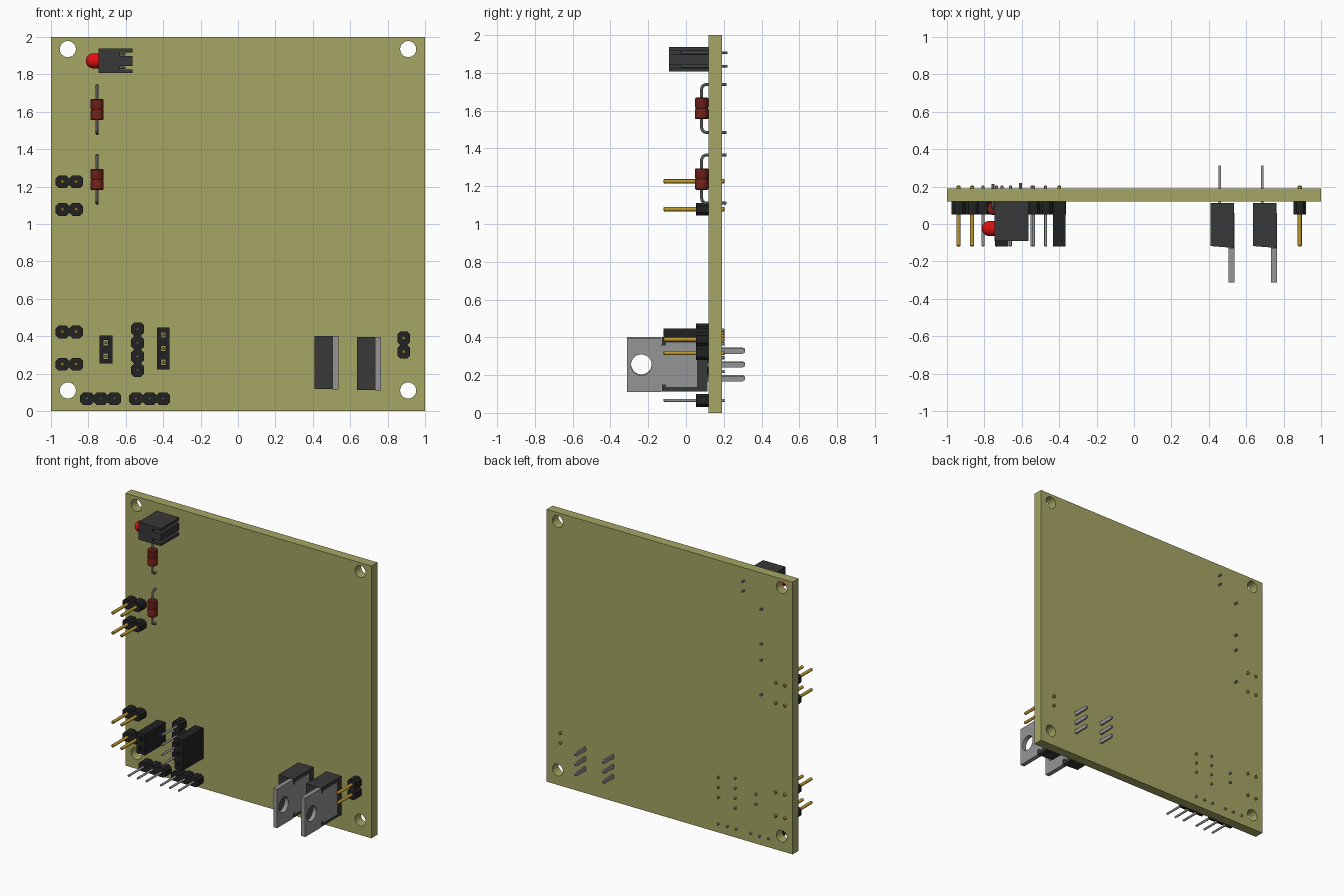
import bpy, bmesh, math
from mathutils import Vector

if "Cube" in bpy.data.objects:
    bpy.data.objects.remove(bpy.data.objects["Cube"])


def material(name, r, g, b):
    m = bpy.data.materials.new(name)
    m.diffuse_color = (r, g, b, 1)
    m.use_nodes = True
    m.node_tree.nodes["Principled BSDF"].inputs["Base Color"].default_value = m.diffuse_color
    return m


OLIVE = material("olive_board", 0.38, 0.38, 0.13)
BLACK = material("black_plastic", 0.016, 0.016, 0.016)
DARK = material("dark_plastic", 0.04, 0.04, 0.04)
GOLD = material("gold_pin", 0.50, 0.32, 0.03)
METAL = material("grey_metal", 0.30, 0.30, 0.30)
RED = material("red_lens", 0.75, 0.005, 0.005)
BROWN = material("red_brown_body", 0.16, 0.016, 0.01)


def finish(name, bm, mat, smooth=False):
    bmesh.ops.recalc_face_normals(bm, faces=bm.faces)
    me = bpy.data.meshes.new(name)
    bm.to_mesh(me)
    bm.free()
    ob = bpy.data.objects.new(name, me)
    bpy.context.collection.objects.link(ob)
    me.materials.append(mat)
    if smooth:
        bpy.ops.object.select_all(action='DESELECT')
        ob.select_set(True)
        bpy.context.view_layer.objects.active = ob
        bpy.ops.object.shade_smooth_by_angle(angle=math.radians(35))
    return ob


def place(axis, u, v, t):
    return {'x': (t, u, v), 'y': (u, t, v), 'z': (u, v, t)}[axis]


def prism(name, loops, axis, a, b, mat, smooth=False):
    """Extrude an outline (first loop) with holes (other loops) along an axis."""
    bm = bmesh.new()
    edges = []
    for loop in loops:
        vs = [bm.verts.new(place(axis, u, v, a)) for u, v in loop]
        edges += [bm.edges.new((vs[i - 1], vs[i])) for i in range(len(vs))]
    bmesh.ops.triangle_fill(bm, edges=edges, use_beauty=True)
    ext = bmesh.ops.extrude_face_region(bm, geom=bm.faces[:])
    top = [g for g in ext['geom'] if isinstance(g, bmesh.types.BMVert)]
    bmesh.ops.translate(bm, verts=top, vec=place(axis, 0, 0, b - a))
    return finish(name, bm, mat, smooth)


def rect(u0, u1, v0, v1):
    return [(u0, v0), (u1, v0), (u1, v1), (u0, v1)]


def circle(u, v, r, n):
    return [(u + r * math.cos(2 * math.pi * i / n), v + r * math.sin(2 * math.pi * i / n))
            for i in range(n)]


def lathe(name, profile, origin, axis, mat, n=24):
    """Spin (distance, radius) points around an axis."""
    bm = bmesh.new()
    rings = []
    for t, r in profile:
        rings.append([bm.verts.new(Vector(place(axis, u, v, t)) + Vector(origin))
                      for u, v in circle(0, 0, r, n)])
    for p, q in zip(rings, rings[1:]):
        for i in range(n):
            bm.faces.new((p[i - 1], p[i], q[i], q[i - 1]))
    bm.faces.new(rings[0])
    bm.faces.new(rings[-1])
    return finish(name, bm, mat, True)


def wire(name, points, r, mat):
    cu = bpy.data.curves.new(name, 'CURVE')
    cu.dimensions = '3D'
    cu.bevel_depth = r
    cu.bevel_resolution = 2
    cu.use_fill_caps = True
    sp = cu.splines.new('POLY')
    sp.points.add(len(points) - 1)
    for p, co in zip(sp.points, points):
        p.co = (*co, 1)
    cu.materials.append(mat)
    ob = bpy.data.objects.new(name, cu)
    bpy.context.collection.objects.link(ob)
    bpy.ops.object.select_all(action='DESELECT')
    ob.select_set(True)
    bpy.context.view_layer.objects.active = ob
    bpy.ops.object.convert(target='MESH')
    bpy.ops.object.shade_smooth_by_angle(angle=math.radians(35))


PITCH = 0.073
FRONT, BACK = 0.12, 0.19


def pin(name, x, z, y0, y1, r, mat):
    c = r * 0.4
    lathe(name, [(y0, r - c), (y0 + c, r), (y1 - c, r), (y1, r - c)], (x, 0, z), 'y', mat, 12)


def header(name, x, z, n, vertical, mat, r):
    """Row of chamfered pin blocks centred on x, z."""
    h, c, s0 = 0.034, 0.016, -n * PITCH / 2
    upper = [(s0, h - c)]
    for i in range(n):
        s = s0 + i * PITCH
        upper += [(s + c, h), (s + PITCH - c, h), (s + PITCH, h - c)]
    loop = upper + [(u, -v) for u, v in reversed(upper)]
    loop = [(x + v, z + u) if vertical else (x + u, z + v) for u, v in loop]
    prism(name + "_body", [loop], 'y', 0.052, FRONT, BLACK)
    for i in range(n):
        d = s0 + (i + 0.5) * PITCH
        pin(f"{name}_pin_{i}", x + (0 if vertical else d), z + (d if vertical else 0),
            -0.12, 0.205, r, mat)


def socket(name, x, z, n, mat):
    """Tall socket with one square opening per pin."""
    h = n * PITCH / 2
    zs = [z - h + (i + 0.5) * PITCH for i in range(n)]
    holes = [rect(x - 0.012, x + 0.012, q - 0.014, q + 0.014) for q in zs]
    prism(name + "_body", [rect(x - 0.034, x + 0.034, z - h - 0.003, z + h + 0.003)] + holes,
          'y', -0.12, FRONT, BLACK)
    for i, q in enumerate(zs):
        pin(f"{name}_pin_{i}", x, q, -0.09, 0.205, 0.009, mat)


# Board with four mounting holes
holes = [circle(x, z, 0.043, 32) for x in (-0.91, 0.91) for z in (0.11, 1.935)]
prism("board", [rect(-1, 1, 0, 2)] + holes, 'y', FRONT, BACK, OLIVE, True)

# Pin headers and sockets
for i, z in enumerate((1.226, 1.078, 0.423, 0.25)):
    header(f"left_header_{i}", -0.902, z, 2, False, GOLD, 0.011)
header("right_header", 0.886, 0.353, 2, True, GOLD, 0.011)
header("four_pin_header", -0.537, 0.328, 4, True, METAL, 0.008)
header("bottom_header_0", -0.734, 0.066, 3, False, METAL, 0.008)
header("bottom_header_1", -0.472, 0.066, 3, False, METAL, 0.008)
socket("three_pin_socket", -0.4, 0.334, 3, GOLD)
socket("two_pin_socket", -0.706, 0.329, 2, METAL)

# Resistors with bent leads
for i, z in enumerate((1.612, 1.238)):
    x, y, k, r = -0.753, 0.083, 0.127, 0.025
    lathe(f"resistor_body_{i}", [(-0.057, 0.03), (-0.052, 0.035), (-0.007, 0.035), (0, 0.032),
                                 (0.007, 0.035), (0.052, 0.035), (0.057, 0.03)],
          (x, y, z), 'z', BROWN)
    arc = [(y + r - r * math.cos(a), k - r + r * math.sin(a))
           for a in (j * math.pi / 12 for j in range(7))]
    half = arc + [(0.215, k)]
    path = [(x, p, z - q) for p, q in reversed(half)] + [(x, p, z + q) for p, q in half]
    wire(f"resistor_lead_{i}", path, 0.008, METAL)

# Indicator light: slotted holder, dome and leads
x0, x1, xs = -0.745, -0.563, -0.632
holder = [(x0, 1.808), (x1, 1.808), (x1, 1.826), (xs, 1.826), (xs, 1.845), (x1, 1.845),
          (x1, 1.898), (xs, 1.898), (xs, 1.917), (x1, 1.917), (x1, 1.938), (x0, 1.938)]
prism("light_holder", [holder], 'y', -0.09, FRONT, DARK)
dome = [(-0.70, 0.04)] + [(-0.774 - 0.04 * math.sin(a), 0.04 * math.cos(a))
                          for a in (j * math.pi / 17 for j in range(9))]
lathe("light_dome", dome, (0, -0.024, 1.872), 'x', RED)
for z in (1.8355, 1.9075):
    wire("light_lead", [(-0.70, -0.024, z), (-0.615, -0.024, z), (-0.607, -0.016, z),
                        (-0.607, 0.22, z)], 0.007, METAL)

# Two upright power regulators
for i, (dx, z) in enumerate(((0, 0.259), (0.227, 0.254))):
    body = [(0.41 + dx, 0.113), (0.534 + dx, 0.113), (0.534 + dx, -0.128), (0.41 + dx, -0.118)]
    prism(f"regulator_body_{i}", [body], 'z', z - 0.142, z + 0.142, DARK)
    side = [(-0.312, 0.143), (-0.13, 0.143), (-0.13, 0.104), (-0.105, 0.104),
            (-0.105, 0.118), (0.058, 0.118)]
    tab = [(y, z + h) for y, h in side] + [(y, z - h) for y, h in reversed(side)]
    prism(f"regulator_tab_{i}", [tab, circle(-0.236, z, 0.055, 32)], 'x',
          0.505 + dx, 0.537 + dx, METAL, True)
    for j in (-1, 0, 1):
        q = z + j * PITCH
        lead = [(0.10, q - 0.014), (0.30, q - 0.014), (0.312, q - 0.007),
                (0.312, q + 0.007), (0.30, q + 0.014), (0.10, q + 0.014)]
        prism(f"regulator_lead_{i}_{j + 1}", [lead], 'x', 0.452 + dx, 0.465 + dx, METAL)
